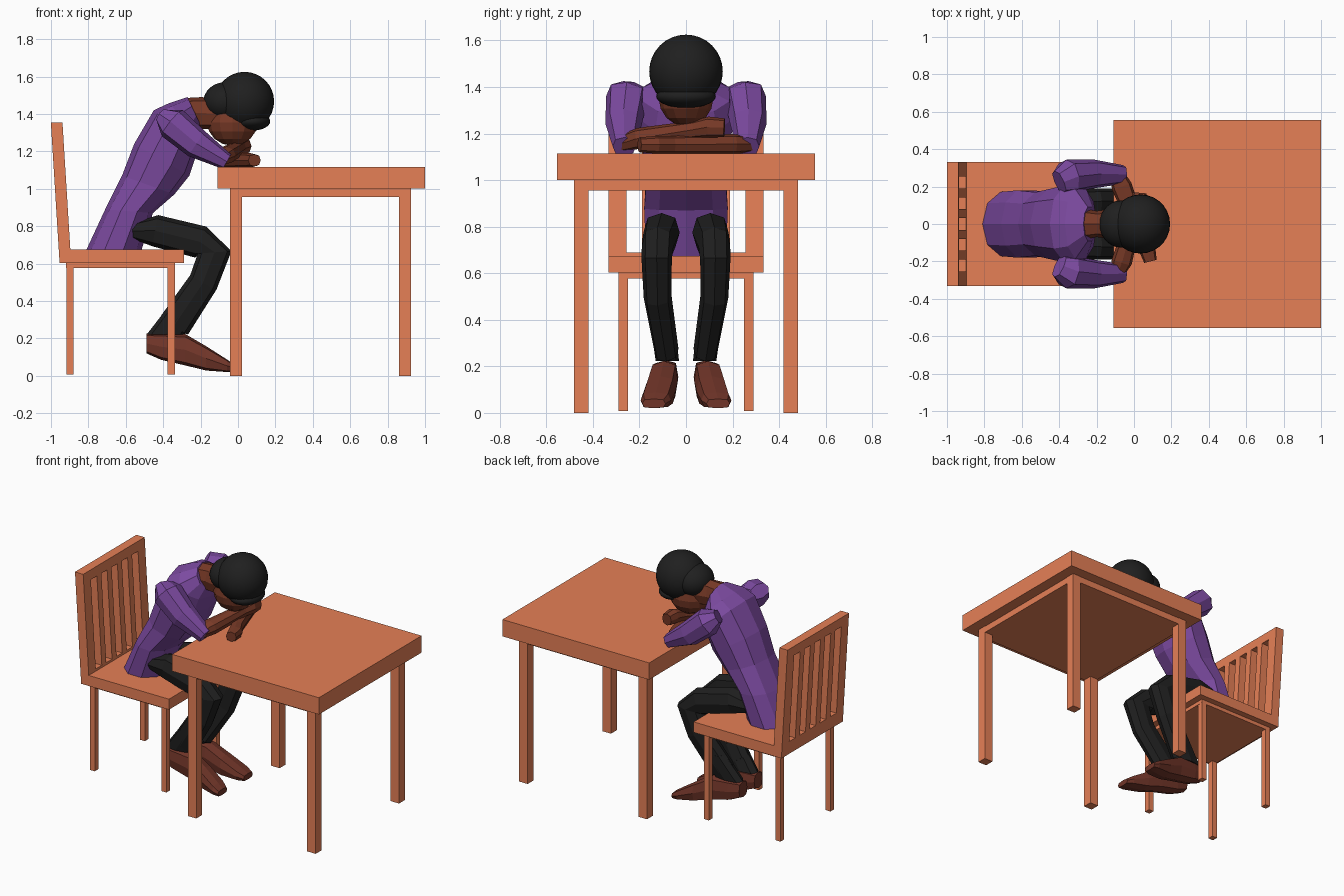
import bpy, bmesh, math
from mathutils import Vector as V

if "Cube" in bpy.data.objects:
    bpy.data.objects.remove(bpy.data.objects["Cube"])


def material(name, rgb):
    m = bpy.data.materials.new(name)
    m.diffuse_color = (*rgb, 1)
    m.use_nodes = True
    m.node_tree.nodes["Principled BSDF"].inputs["Base Color"].default_value = m.diffuse_color
    return m


WOOD = material("wood", (0.79, 0.215, 0.094))
PURPLE = material("purple_cloth", (0.2, 0.068, 0.35))
BLACK = material("black", (0.014, 0.014, 0.014))
SKIN = material("skin", (0.19, 0.042, 0.02))
SHOE = material("shoe_leather", (0.165, 0.036, 0.022))


def finish(bm, name, mat):
    bmesh.ops.recalc_face_normals(bm, faces=bm.faces)
    me = bpy.data.meshes.new(name)
    bm.to_mesh(me)
    bm.free()
    me.materials.append(mat)
    ob = bpy.data.objects.new(name, me)
    bpy.context.collection.objects.link(ob)
    return ob


def box(name, x, y, z, lean=0.0):
    """Box from ranges; lean shears it backwards with height above the seat."""
    bm = bmesh.new()
    bmesh.ops.create_cube(bm, size=1)
    for v in bm.verts:
        p = [r[0] + (c + 0.5) * (r[1] - r[0]) for r, c in zip((x, y, z), v.co)]
        p[0] -= lean * (p[2] - 0.62)
        v.co = p
    return finish(bm, name, WOOD)


def loft(name, rings, mat, n=8, power=0.8):
    """Skin over rings given as (centre, half axis u, half axis v)."""
    bm = bmesh.new()
    loops = []
    for c, u, w in rings:
        loop = []
        for i in range(n):
            a = 2 * math.pi * i / n
            ca, sa = math.cos(a), math.sin(a)
            ca = math.copysign(abs(ca) ** power, ca) if abs(ca) > 1e-6 else 0
            sa = math.copysign(abs(sa) ** power, sa) if abs(sa) > 1e-6 else 0
            loop.append(bm.verts.new(V(c) + V(u) * ca + V(w) * sa))
        loops.append(loop)
    for a, b in zip(loops, loops[1:]):
        for i in range(n):
            j = (i + 1) % n
            bm.faces.new((a[i], a[j], b[j], b[i]))
    bm.faces.new(loops[0])
    bm.faces.new(loops[-1])
    return finish(bm, name, mat)


def limb(name, path, mat, ref=(0, 1, 0), n=8):
    """Loft along points (x, y, z, half width along ref, half height)."""
    pts = [V(p[:3]) for p in path]
    rings = []
    for i, p in enumerate(path):
        t = (pts[min(i + 1, len(pts) - 1)] - pts[max(i - 1, 0)]).normalized()
        u = (V(ref) - t * t.dot(V(ref))).normalized()
        rings.append((pts[i], u * p[3], t.cross(u) * p[4]))
    return loft(name, rings, mat, n)


def ball(name, c, r, mat, seg=28, rows=16, smooth=True):
    bm = bmesh.new()
    bmesh.ops.create_uvsphere(bm, u_segments=seg, v_segments=rows, radius=1)
    for v in bm.verts:
        v.co = V(c) + V([a * b for a, b in zip(v.co, r)])
    for f in bm.faces:
        f.smooth = smooth
    return finish(bm, name, mat)


# Table
box("table_top", (-0.11, 1.0), (-0.555, 0.555), (1.0, 1.115))
box("table_underframe", (-0.04, 0.922), (-0.48, 0.48), (0.955, 1.0))
for s, side in ((1, "left"), (-1, "right")):
    ys = sorted((s * 0.418, s * 0.482))
    box(f"table_front_leg_{side}", (0.86, 0.925), ys, (0, 1.0))
    box(f"table_back_leg_{side}", (-0.042, 0.022), ys, (0, 1.0))

# Chair
box("seat", (-0.955, -0.29), (-0.332, 0.332), (0.603, 0.675))
box("seat_underframe", (-0.92, -0.337), (-0.29, 0.29), (0.577, 0.603))
L = 0.062
for s, side in ((1, "left"), (-1, "right")):
    ys = sorted((s * 0.25, s * 0.29))
    for x, end in ((-0.918, "back"), (-0.376, "front")):
        box(f"chair_{end}_leg_{side}", (x, x + 0.038), ys, (0.008, 0.6))
    box(f"back_post_{side}", (-0.955, -0.893), sorted((s * 0.255, s * 0.332)),
        (0.605, 1.355), L)
box("back_top_rail", (-0.955, -0.893), (-0.332, 0.332), (1.29, 1.355), L)
box("back_bottom_rail", (-0.955, -0.893), (-0.332, 0.332), (0.605, 0.69), L)
for i in range(4):
    y = -0.1655 + i * 0.1105
    box(f"back_slat_{i + 1}", (-0.955, -0.893), (y - 0.024, y + 0.024), (0.68, 1.3), L)

# Torso: back x, back z, front x, front z, half width
rings = []
for bx, bz, fx, fz, hw in (
        (-0.81, 0.675, -0.515, 0.675, 0.18), (-0.71, 0.89, -0.455, 0.87, 0.188),
        (-0.62, 1.07, -0.34, 0.97, 0.178), (-0.555, 1.24, -0.26, 1.07, 0.195),
        (-0.45, 1.42, -0.22, 1.19, 0.215), (-0.37, 1.457, -0.2, 1.28, 0.195),
        (-0.27, 1.49, -0.2, 1.34, 0.095)):
    rings.append((((bx + fx) / 2, 0, (bz + fz) / 2),
                  ((fx - bx) / 2, 0, (fz - bz) / 2), (0, hw, 0)))
loft("torso", rings, PURPLE, 10, 0.92)

# Sleeves, legs and shoes
for s, side in ((1, "left"), (-1, "right")):
    limb(f"sleeve_{side}", [
        (-0.4, s * 0.225, 1.385, 0.065, 0.045), (-0.35, s * 0.255, 1.35, 0.09, 0.09),
        (-0.22, s * 0.268, 1.24, 0.078, 0.08),
        (-0.06, s * 0.265, 1.145, 0.05, 0.045)], PURPLE)
    limb(f"trouser_leg_{side}", [
        (-0.56, s * 0.1, 0.775, 0.07, 0.045), (-0.44, s * 0.105, 0.775, 0.078, 0.085),
        (-0.2, s * 0.122, 0.715, 0.068, 0.088), (-0.125, s * 0.126, 0.66, 0.065, 0.09),
        (-0.185, s * 0.122, 0.5, 0.06, 0.08), (-0.34, s * 0.084, 0.27, 0.052, 0.088)],
        BLACK)
    # Trouser cuff closing onto the shoe
    loft(f"trouser_cuff_{side}", [
        ((-0.275, s * 0.1, 0.38), (0.09, 0, 0), (0, 0.053, 0)),
        ((-0.385, s * 0.08, 0.222), (0.102, 0, 0), (0, 0.05, 0))], BLACK)
    loft(f"shoe_{side}", [
        ((x, s * y, (z0 + z1) / 2), (0, w, 0), (0, 0, (z1 - z0) / 2))
        for x, y, w, z0, z1 in (
            (-0.49, 0.082, 0.045, 0.12, 0.225), (-0.41, 0.088, 0.055, 0.085, 0.226),
            (-0.28, 0.095, 0.06, 0.055, 0.222), (-0.17, 0.11, 0.065, 0.028, 0.158),
            (-0.06, 0.13, 0.065, 0.02, 0.088), (-0.02, 0.138, 0.05, 0.02, 0.06))],
        SHOE, 8, 0.6)

# Crossed forearms with hands
limb("forearm_left", [
    (-0.1, 0.285, 1.155, 0.035, 0.035), (-0.065, 0.2, 1.155, 0.055, 0.043),
    (0.035, -0.06, 1.152, 0.04, 0.038), (0.07, -0.13, 1.152, 0.046, 0.038),
    (0.088, -0.2, 1.152, 0.034, 0.032)], SKIN, (1, 0, 0))
limb("forearm_right", [
    (-0.1, -0.285, 1.155, 0.035, 0.035), (-0.065, -0.2, 1.18, 0.055, 0.045),
    (0.005, 0.04, 1.218, 0.04, 0.038), (0.025, 0.1, 1.228, 0.048, 0.045),
    (0.03, 0.165, 1.225, 0.036, 0.04)], SKIN, (1, 0, 0))

# Head, neck and hair
limb("neck", [(-0.29, 0, 1.41, 0.085, 0.075), (-0.2, 0, 1.405, 0.07, 0.085),
              (-0.08, 0, 1.4, 0.085, 0.08)], SKIN)
ball("face", (-0.03, 0, 1.355), (0.135, 0.118, 0.125), SKIN, 12, 8, False)
ball("hair_crown", (0.035, 0, 1.467), (0.158, 0.158, 0.158), BLACK)
ball("hair_nape", (-0.07, 0, 1.465), (0.115, 0.126, 0.104), BLACK)
ball("hair_fringe", (0.07, 0, 1.36), (0.102, 0.128, 0.05), BLACK)
